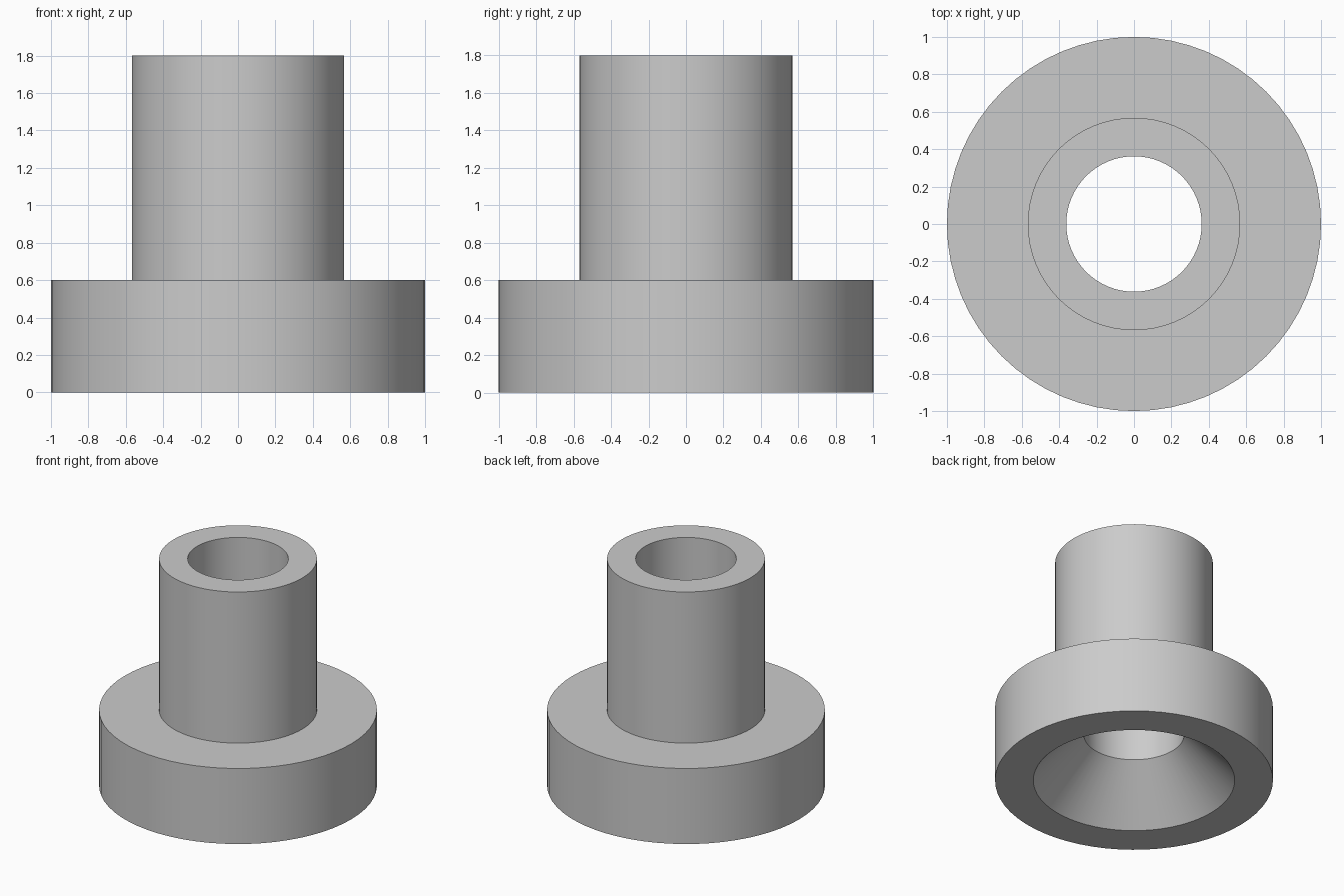
import bpy, bmesh, math

if "Cube" in bpy.data.objects:
    bpy.data.objects.remove(bpy.data.objects["Cube"])

SIDES = 64

# Closed cross-section (radius, height): flange, tube, bore, conical countersink
PROFILE = [
    (0.725, 0.0), (1.0, 0.0), (1.0, 0.6), (0.568, 0.6),
    (0.568, 1.8), (0.362, 1.8), (0.362, 0.38),
]


def lathe(name, profile, material):
    """Revolve a closed profile around the z axis."""
    bm = bmesh.new()
    rings = []
    for r, z in profile:
        ring = []
        for i in range(SIDES):
            a = 2 * math.pi * i / SIDES
            ring.append(bm.verts.new((r * math.cos(a), r * math.sin(a), z)))
        rings.append(ring)
    for k, lower in enumerate(rings):
        upper = rings[(k + 1) % len(rings)]
        for i in range(SIDES):
            j = (i + 1) % SIDES
            bm.faces.new((lower[i], lower[j], upper[j], upper[i]))
    bmesh.ops.recalc_face_normals(bm, faces=bm.faces)
    mesh = bpy.data.meshes.new(name)
    bm.to_mesh(mesh)
    bm.free()
    mesh.materials.append(material)
    obj = bpy.data.objects.new(name, mesh)
    bpy.context.collection.objects.link(obj)
    # Smooth walls, sharp rims
    bpy.context.view_layer.objects.active = obj
    obj.select_set(True)
    bpy.ops.object.shade_smooth_by_angle(angle=math.radians(30))
    return obj


grey = bpy.data.materials.new("light_grey")
grey.diffuse_color = (0.6, 0.6, 0.6, 1.0)
grey.use_nodes = True
grey.node_tree.nodes["Principled BSDF"].inputs["Base Color"].default_value = grey.diffuse_color

# Flanged bushing with a through bore
lathe("flanged_bushing", PROFILE, grey)
